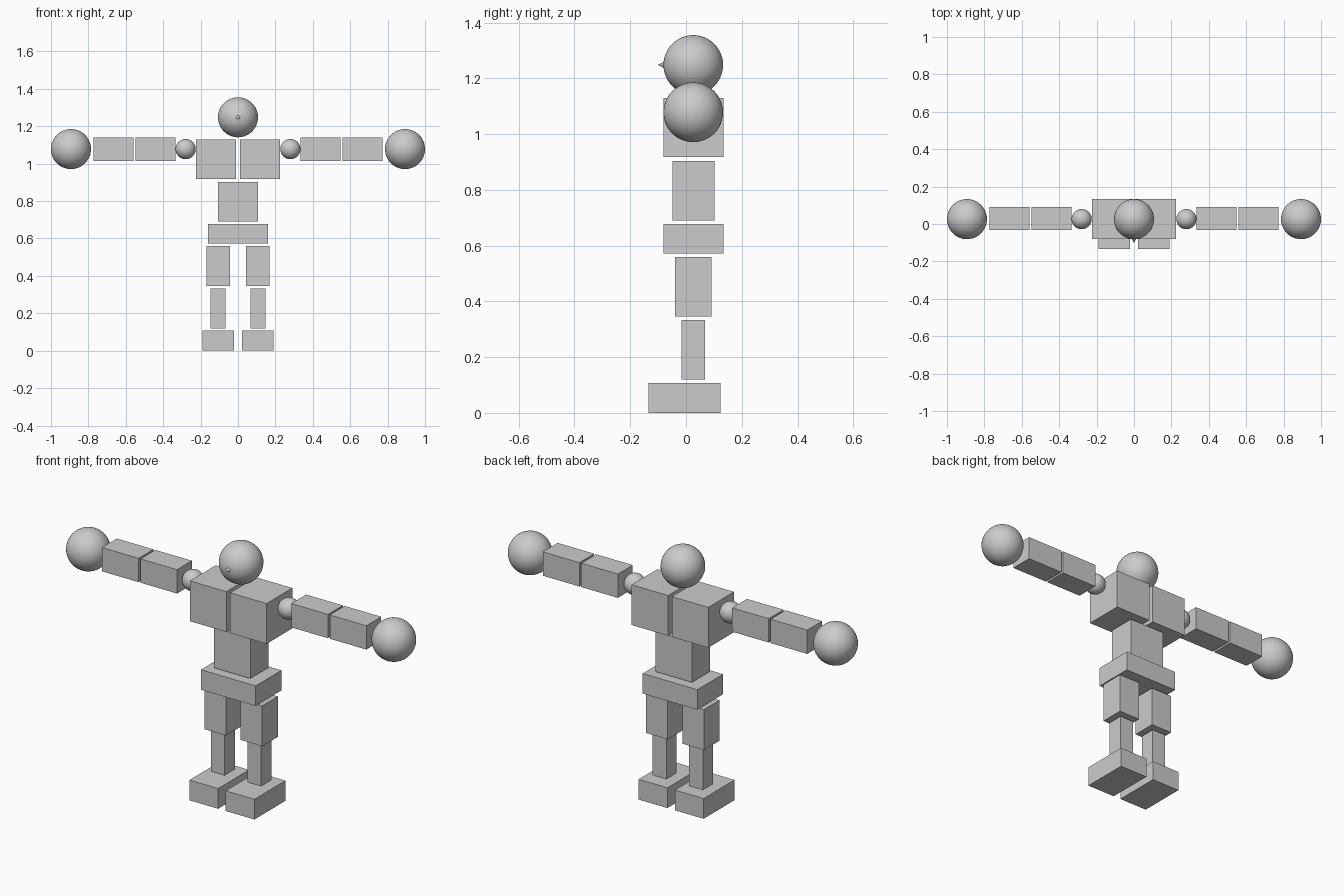
import bpy
from math import pi

cube = bpy.data.objects.get("Cube")
if cube:
    bpy.data.objects.remove(cube, do_unlink=True)

# Single plain material
grey = bpy.data.materials.new("plain grey")
grey.use_nodes = True
colour = (0.6, 0.6, 0.6, 1)
grey.diffuse_color = colour
grey.node_tree.nodes["Principled BSDF"].inputs["Base Color"].default_value = colour

MID_Y = 0.026  # depth of the body's centre line


def finish(name):
    obj = bpy.context.object
    obj.name = obj.data.name = name
    obj.data.materials.append(grey)
    return obj


def box(name, xs, ys, zs):
    """Box spanning the given (low, high) range on each axis."""
    spans = (xs, ys, zs)
    bpy.ops.mesh.primitive_cube_add(size=1, location=[(a + b) / 2 for a, b in spans])
    obj = finish(name)
    obj.scale = [abs(b - a) for a, b in spans]
    bpy.ops.object.transform_apply(location=False, rotation=False, scale=True)


def ball(name, x, z, radius):
    bpy.ops.mesh.primitive_uv_sphere_add(segments=48, ring_count=24, radius=radius,
                                         location=(x, MID_Y, z))
    finish(name)
    bpy.ops.object.shade_smooth()


# Head and pointed nose
ball("head", 0, 1.248, 0.107)
bpy.ops.mesh.primitive_cone_add(vertices=24, radius1=0.013, depth=0.026,
                                location=(0, -0.088, 1.248), rotation=(pi / 2, 0, 0))
finish("nose")
bpy.ops.object.shade_smooth_by_angle()

# Central torso
box("abdomen", (-0.106, 0.106), (-0.049, 0.102), (0.69, 0.903))
box("pelvis", (-0.16, 0.16), (-0.081, 0.134), (0.572, 0.678))

# Paired parts, mirrored across x
for side, s in (("left", 1), ("right", -1)):
    def pair_box(part, x0, x1, ys, zs):
        box(f"{side}_{part}", (s * x0, s * x1), ys, zs)

    pair_box("chest", 0.011, 0.224, (-0.081, 0.134), (0.917, 1.13))
    ball(f"{side}_shoulder", s * 0.28, 1.078, 0.054)
    for part, x in (("upper_arm", 0.334), ("forearm", 0.559)):
        pair_box(part, x, x + 0.214, (-0.032, 0.092), (1.015, 1.141))
    ball(f"{side}_hand", s * 0.893, 1.078, 0.107)
    pair_box("thigh", 0.043, 0.169, (-0.039, 0.091), (0.345, 0.559))
    pair_box("shin", 0.066, 0.147, (-0.017, 0.069), (0.12, 0.333))
    pair_box("foot", 0.022, 0.19, (-0.134, 0.124), (0, 0.107))
